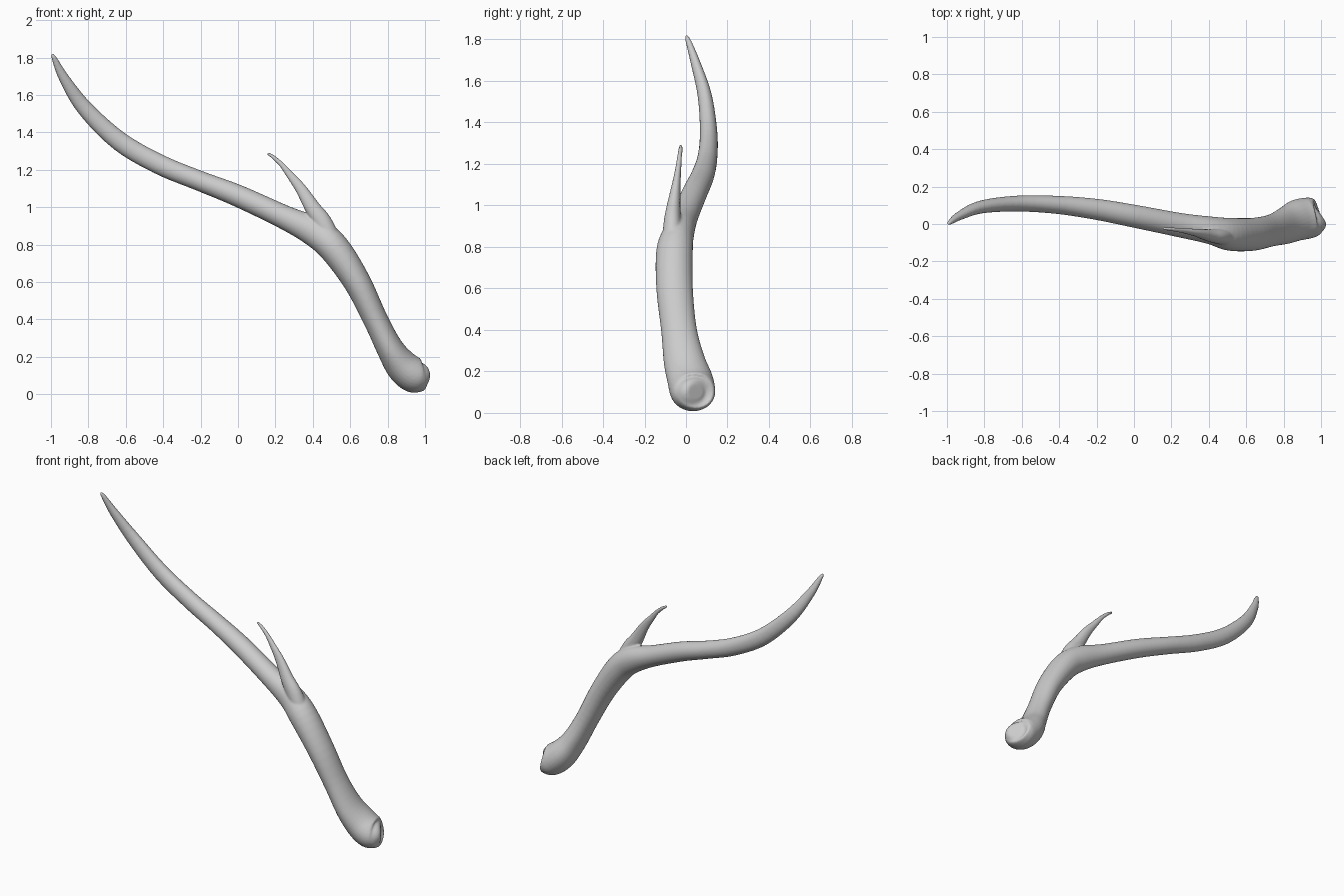
import bpy, bmesh, math
from mathutils import Vector

if "Cube" in bpy.data.objects:
    bpy.data.objects.remove(bpy.data.objects["Cube"])

# Stations: x, y, z, radius in the front plane, radius in depth
BEAM = [
    (.999, .05, .100, .035, .04), (.990, .045, .100, .068, .08),
    (.968, .04, .098, .088, .102), (.930, .032, .108, .095, .110),
    (.872, .020, .158, .088, .110), (.810, -.008, .250, .072, .100),
    (.735, -.034, .400, .066, .086), (.637, -.055, .600, .073, .088),
    (.515, -.055, .780, .083, .088), (.410, -.034, .868, .080, .074),
    (.245, -.006, .948, .064, .065), (.000, .042, 1.061, .059, .061),
    (-.205, .079, 1.141, .054, .056), (-.420, .103, 1.229, .054, .048),
    (-.634, .109, 1.353, .052, .042), (-.820, .090, 1.530, .043, .034),
    (-.930, .045, 1.690, .028, .023), (-.982, .010, 1.795, .014, .013),
    (-.995, -.002, 1.819, .005, .005)]
TINE = [
    (.520, -.065, .780, .050, .055), (.455, -.066, .915, .050, .042),
    (.400, -.060, .995, .042, .033), (.335, -.047, 1.100, .030, .021),
    (.280, -.038, 1.170, .021, .015), (.235, -.032, 1.226, .014, .012),
    (.190, -.027, 1.267, .011, .010), (.157, -.025, 1.289, .007, .007)]


def resample(pts, steps):
    """Smooth curve through the stations."""
    out = []
    for i in range(len(pts) - 1):
        a, b, c, d = (pts[max(0, min(len(pts) - 1, j))] for j in range(i - 1, i + 3))
        for s in range(steps):
            t = s / steps
            out.append([.5 * (2*q + (r - p)*t + (2*p - 5*q + 4*r - u)*t*t
                              + (3*q - p - 3*r + u)*t**3)
                        for p, q, r, u in zip(a, b, c, d)])
    return out + [list(pts[-1])]


def tube(bm, stations, sides=28):
    """Closed tapering tube with elliptical sections."""
    path = resample(stations, 5)
    rings = []
    for i, (x, y, z, rn, ry) in enumerate(path):
        p, q = path[max(i - 1, 0)], path[min(i + 1, len(path) - 1)]
        t = Vector((q[0] - p[0], q[1] - p[1], q[2] - p[2])).normalized()
        n = Vector((t.z, 0, -t.x)).normalized()
        b = t.cross(n)
        rings.append([bm.verts.new(Vector((x, y, z)) + n * rn * math.cos(a) + b * ry * math.sin(a))
                      for a in (2 * math.pi * k / sides for k in range(sides))])
    for r, s in zip(rings, rings[1:]):
        for k in range(sides):
            m = (k + 1) % sides
            bm.faces.new((r[k], r[m], s[m], s[k]))
    bm.faces.new(rings[0][::-1])
    bm.faces.new(rings[-1])


# Antler: main beam and side tine fused into one skin
bm = bmesh.new()
tube(bm, BEAM)
tube(bm, TINE)
bmesh.ops.recalc_face_normals(bm, faces=bm.faces)
mesh = bpy.data.meshes.new("antler")
bm.to_mesh(mesh)
bm.free()
antler = bpy.data.objects.new("antler", mesh)
bpy.context.collection.objects.link(antler)

fuse = antler.modifiers.new("fuse", 'REMESH')
fuse.mode = 'VOXEL'
fuse.voxel_size = .006
fuse.use_smooth_shade = True
soften = antler.modifiers.new("soften", 'SMOOTH')
soften.factor = .5
soften.iterations = 4
